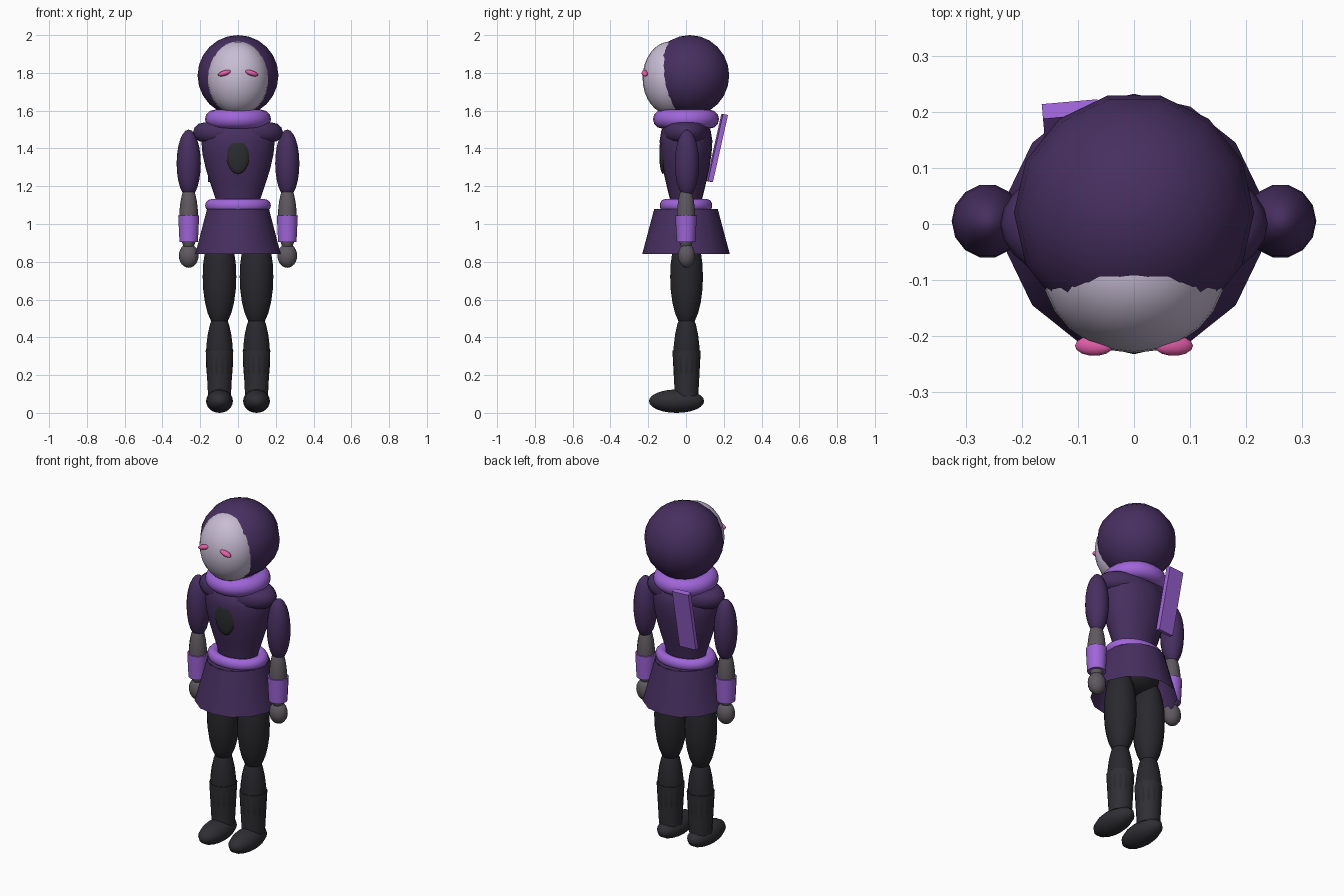
import bpy, bmesh, math
from mathutils import Matrix, Vector

old = bpy.data.objects.get("Cube")
if old:
    bpy.data.objects.remove(old, do_unlink=True)


def material(name, rgb):
    m = bpy.data.materials.new(name)
    m.use_nodes = True
    m.diffuse_color = (*rgb, 1)
    m.node_tree.nodes["Principled BSDF"].inputs["Base Color"].default_value = (*rgb, 1)
    return m


PURPLE = material("dark_purple", (0.062, 0.028, 0.115))
LILAC = material("light_purple", (0.35, 0.13, 0.70))
PALE = material("pale_mask", (0.58, 0.51, 0.66))
PINK = material("pink", (0.78, 0.11, 0.40))
BLACK = material("black_cloth", (0.022, 0.022, 0.027))
BOOT = material("boot_charcoal", (0.028, 0.028, 0.034))
GREY = material("grey_skin", (0.115, 0.10, 0.115))
GEM = material("dark_emblem", (0.024, 0.026, 0.027))


def finish(name, bm, mat, loc=(0, 0, 0), rot=(0, 0, 0), smooth=True):
    bmesh.ops.recalc_face_normals(bm, faces=bm.faces)
    me = bpy.data.meshes.new(name)
    bm.to_mesh(me)
    bm.free()
    me.materials.append(mat)
    ob = bpy.data.objects.new(name, me)
    bpy.context.collection.objects.link(ob)
    ob.location, ob.rotation_euler = loc, rot
    if smooth:
        bpy.ops.object.select_all(action="DESELECT")
        ob.select_set(True)
        bpy.context.view_layer.objects.active = ob
        bpy.ops.object.shade_smooth_by_angle(angle=math.radians(50))
    return ob


def ball(name, mat, loc, radii, rot=(0, 0, 0), u=14, v=12):
    bm = bmesh.new()
    bmesh.ops.create_uvsphere(bm, u_segments=u, v_segments=v, radius=1,
                              matrix=Matrix.Rotation(math.pi / 2, 4, "Z"))
    bmesh.ops.scale(bm, vec=radii, verts=bm.verts)
    return finish(name, bm, mat, loc, rot)


def lathe(name, mat, rings, loc=(0, 0, 0), y_scale=1.0, n=14, capped=True, closed=False):
    """Stack of (radius, z) rings, optionally joined end to start."""
    bm = bmesh.new()
    loops = []
    for r, z in rings:
        angles = [math.pi / 2 + math.tau * i / n for i in range(n)]
        loops.append([bm.verts.new((r * math.cos(a), r * y_scale * math.sin(a), z))
                      for a in angles])
    pairs = list(zip(loops, loops[1:]))
    if closed:
        pairs.append((loops[-1], loops[0]))
    for a, b in pairs:
        for i in range(n):
            j = (i + 1) % n
            bm.faces.new((a[i], a[j], b[j], b[i]))
    if capped and not closed:
        bm.faces.new(loops[0])
        bm.faces.new(loops[-1])
    return finish(name, bm, mat, loc)


def ring(name, mat, z, major, minor, y_scale=1.0, height=1.0, n=28):
    section = [(major + minor * math.cos(math.tau * k / 12),
                minor * height * math.sin(math.tau * k / 12)) for k in range(12)]
    return lathe(name, mat, section, (0, 0, z), y_scale, n, closed=True)


# Head
ball("hood", PURPLE, (0, 0.02, 1.786), (0.214, 0.214, 0.214))
ball("face_mask", PALE, (0, -0.08, 1.772), (0.164, 0.15, 0.195), u=24, v=16)
for side, s in (("left", 1), ("right", -1)):
    ball(side + "_eye", PINK, (s * 0.071, -0.217, 1.799), (0.036, 0.018, 0.014),
         (0, s * math.radians(18), 0))

# Neck and torso
ring("scarf", LILAC, 1.555, 0.125, 0.05, n=24)
ring("shoulder_mantle", PURPLE, 1.485, 0.178, 0.06, y_scale=0.53, height=0.88)
lathe("torso", PURPLE, [(0.11, 1.08), (0.118, 1.13), (0.145, 1.21), (0.17, 1.29),
                        (0.188, 1.37), (0.194, 1.44), (0.18, 1.5), (0.1, 1.54)],
      y_scale=0.72, n=20)
ball("chest_emblem", GEM, (0, -0.122, 1.37), (0.062, 0.02, 0.105))

# Scarf tail hanging down the back
top, bottom = Vector((-0.115, 0.205, 1.58)), Vector((-0.105, 0.125, 1.225))
axis = top - bottom
bm = bmesh.new()
bmesh.ops.create_cube(bm, size=1)
bmesh.ops.scale(bm, vec=(0.1, 0.027, axis.length), verts=bm.verts)
turn = axis.to_track_quat("Z", "Y").to_matrix()
lean = Matrix.Rotation(math.radians(5), 3, "Z") @ Matrix.Rotation(-math.atan2(axis.y, axis.z), 3, "X")
finish("scarf_tail", bm, LILAC, (top + bottom) / 2, lean.to_euler(), smooth=False)

# Waist
ring("belt", LILAC, 1.098, 0.14, 0.034, y_scale=0.8)
lathe("skirt", PURPLE, [(0.232, 0.84), (0.168, 1.08)], capped=False)
bm = bmesh.new()
bmesh.ops.create_circle(bm, cap_ends=True, segments=14, radius=0.168,
                        matrix=Matrix.Rotation(math.pi / 2, 4, "Z"))
finish("skirt_top", bm, PURPLE, (0, 0, 1.08))
ball("hips", BLACK, (0, 0, 0.97), (0.15, 0.11, 0.1))

# Arms and legs
for side, s in (("left", 1), ("right", -1)):
    ax, lx = s * 0.261, s * 0.098
    ball(side + "_sleeve", PURPLE, (ax, 0.005, 1.32), (0.064, 0.066, 0.18))
    ball(side + "_forearm", GREY, (ax, 0, 1.03), (0.05, 0.05, 0.18))
    lathe(side + "_cuff", LILAC, [(0.05, 0.905), (0.057, 1.045)], (ax, 0, 0))
    ball(side + "_hand", GREY, (ax, 0.003, 0.832), (0.052, 0.046, 0.064))
    ball(side + "_thigh", BLACK, (lx, 0.003, 0.72), (0.089, 0.089, 0.27))
    ball(side + "_shin", BLACK, (lx, 0.003, 0.29), (0.072, 0.072, 0.25))
    lathe(side + "_boot", BOOT, [(0.062, 0.09), (0.075, 0.33)], (lx, 0.003, 0))
    ball(side + "_foot", BOOT, (lx, -0.05, 0.062), (0.071, 0.15, 0.062))
